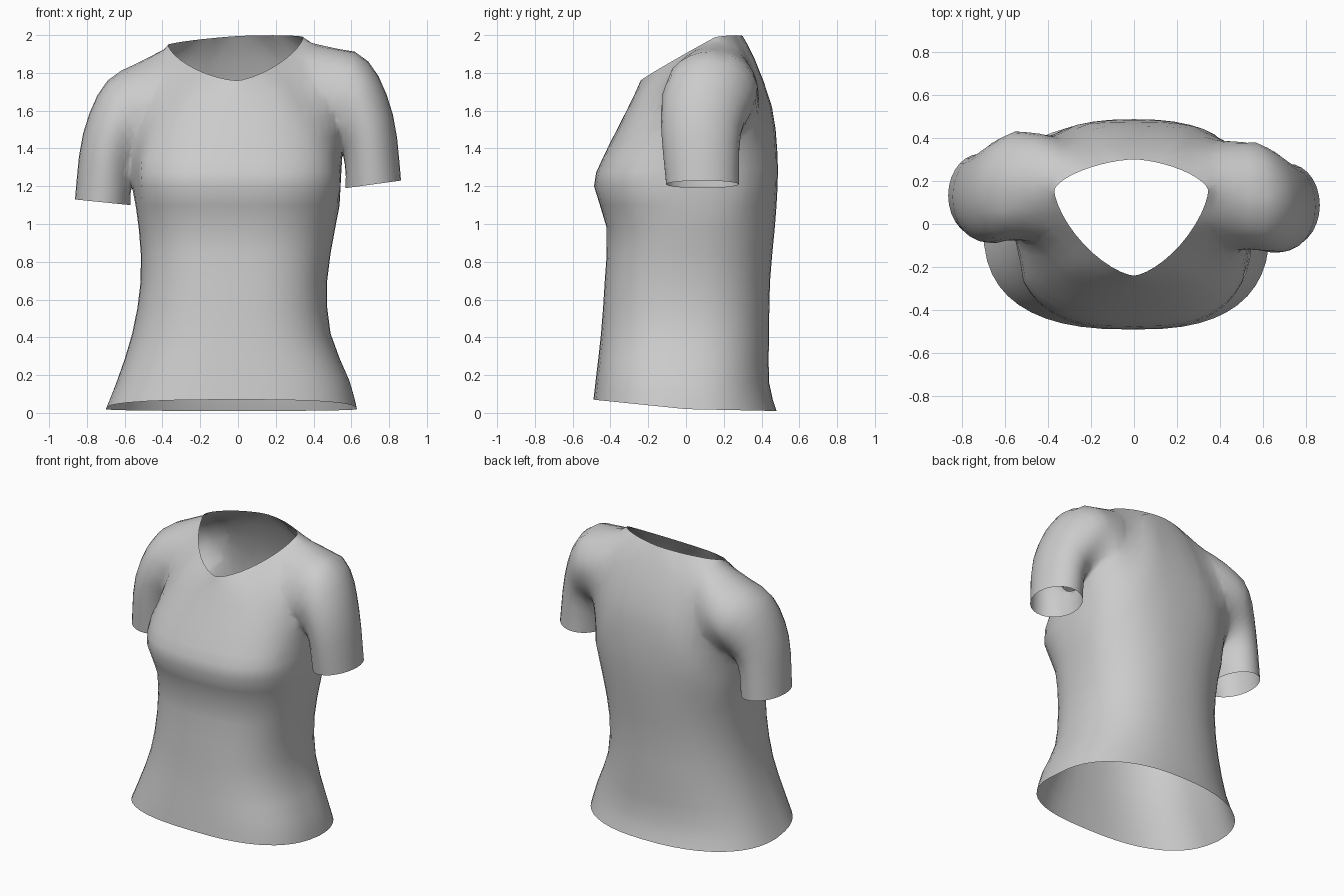
import bpy, bmesh, math
from mathutils import Vector

cube = bpy.data.objects.get("Cube")
if cube:
    bpy.data.objects.remove(cube, do_unlink=True)

cloth = bpy.data.materials.new("grey cloth")
cloth.use_nodes = True
grey = (0.6, 0.6, 0.6, 1)
cloth.diffuse_color = grey
cloth.node_tree.nodes["Principled BSDF"].inputs["Base Color"].default_value = grey

TORSO, SLEEVE, CAP = range(3)      # temporary face tags


def spline(rows, steps):
    """Smoothly fill in rows of measurements between the given ones."""
    rows = [Vector(row) for row in rows]
    padded = [rows[0], *rows, rows[-1]]
    filled = []
    for before, a, b, after in zip(padded, padded[1:], padded[2:], padded[3:]):
        for step in range(steps):
            t = step / steps
            leave, arrive = (b - before) / 2, (after - a) / 2
            blend = t * t * (3 - 2 * t)
            filled.append(a.lerp(b, blend) + leave * (t * (1 - t) ** 2)
                          - arrive * (t * t * (1 - t)))
    return filled + [rows[-1]]


def loft(name, rings, start, end, tag):
    """Closed solid through rings; both ends are fans tagged as caps."""
    bm = bmesh.new()
    rows = [[bm.verts.new(point) for point in ring] for ring in rings]
    count = len(rows[0])
    for lower, upper in zip(rows, rows[1:]):
        for k in range(count):
            j = (k + 1) % count
            face = bm.faces.new((lower[k], lower[j], upper[j], upper[k]))
            face.material_index = tag
    for row, tip in ((rows[0], start), (rows[-1], end)):
        centre = bm.verts.new(tip)
        for k in range(count):
            face = bm.faces.new((row[k], row[(k + 1) % count], centre))
            face.material_index = CAP
    bmesh.ops.recalc_face_normals(bm, faces=bm.faces)
    mesh = bpy.data.meshes.new(name)
    bm.to_mesh(mesh)
    bm.free()
    for tag in (TORSO, SLEEVE, CAP):
        mesh.materials.append(cloth)
    obj = bpy.data.objects.new(name, mesh)
    bpy.context.collection.objects.link(obj)
    return obj


def angles(count):
    return [math.tau * k / count for k in range(count)]


def rounded(value, squareness):
    return math.copysign(abs(value) ** (2 / squareness), value)


def torso_ring(measures):
    """Rounded ring with its own front, side and back heights."""
    z_front, z_side, z_back, right, left, front, back, chest, spine = measures
    middle = 0.04 * z_side ** 2
    yoke = max(0, z_side - 1.4)
    ring = []
    for angle in angles(48):
        squareness = spine if math.sin(angle) > 0 else chest
        across = rounded(math.cos(angle), squareness)
        along = rounded(math.sin(angle), squareness)
        x = across * (left if across > 0 else -right)
        reach, height = (back, z_back) if along > 0 else (front, z_front)
        y = middle + abs(along) * (reach - middle)
        z = z_side + abs(along) * (height - z_side)
        # The left shoulder sits a little higher
        ring.append((x, y, z + 0.1 * yoke * x))
    return ring


# Torso, hem to neckline: front, side, back heights; right, left x; front, back y;
# squareness of the front and of the back
torso_rows = [
    (.07, .02, .01, -.7, .63, -.49, .48, 2.6, 2.3),
    (.2, .17, .16, -.64, .59, -.475, .44, 2.6, 2.3),
    (.42, .42, .42, -.56, .49, -.45, .44, 2.5, 2.3),
    (.7, .7, .7, -.515, .472, -.43, .445, 2.5, 2.3),
    (.98, .98, .98, -.525, .515, -.42, .47, 2.5, 2.3),
    (1.2, 1.2, 1.2, -.565, .555, -.487, .485, 2.8, 2.4),
    (1.34, 1.36, 1.39, -.565, .555, -.445, .483, 2.7, 2.6),
    (1.52, 1.58, 1.62, -.52, .535, -.355, .455, 2.4, 3),
    (1.67, 1.83, 1.87, -.48, .49, -.28, .365, 2, 2.7),
    (1.76, 1.97, 1.995, -.37, .345, -.24, .3, 1.5, 1.6),
]
shirt = loft("shirt", [torso_ring(row) for row in spline(torso_rows, 2)],
             (0, 0, .04), (0, .08, 2.3), TORSO)

# Sleeve, shoulder to cuff: shoulder line x, z; underarm line x, z; front, back y
sleeve_rows = [
    (.31, 1.93, .3, 1.5, 0, .28),
    (.46, 1.962, .42, 1.46, -.11, .41),
    (.69, 1.86, .51, 1.43, -.13, .36),
    (.82, 1.58, .555, 1.38, -.13, .29),
    (.863, 1.23, .57, 1.19, -.105, .28),
]


def sleeve(name, side, drop, shift):
    def place(x, y, z):
        return Vector((side * x, y, z - drop * min(1, max(0, x / .3 - 1))))

    rings = []
    for top_x, top_z, under_x, under_z, front, back in spline(sleeve_rows, 3):
        middle = (front + back) / 2 + shift
        top, under = place(top_x, middle, top_z), place(under_x, middle, under_z)
        depth = Vector((0, (back - front) / 2, 0))
        rings.append([(top + under) / 2 + (top - under) / 2 * math.cos(angle)
                      + depth * math.sin(angle) for angle in angles(28)])
    tips = [sum(ring, Vector((0, 0, 0))) / len(ring) for ring in (rings[0], rings[-1])]
    return loft(name, rings, *tips, SLEEVE)


arms = [sleeve("left_sleeve", 1, 0, 0), sleeve("right_sleeve", -1, .1, .045)]

# Sew the sleeves onto the torso
for arm in arms:
    sew = shirt.modifiers.new("sew", "BOOLEAN")
    sew.operation, sew.solver, sew.object = "UNION", "EXACT", arm
bpy.context.view_layer.update()
graph = bpy.context.evaluated_depsgraph_get()
mesh = bpy.data.meshes.new_from_object(shirt.evaluated_get(graph))
shirt.modifiers.clear()
shirt.data = mesh
for arm in arms:
    bpy.data.objects.remove(arm, do_unlink=True)

# Open the neck, hem and cuffs, then ease the cloth around the armhole seams
bm = bmesh.new()
bm.from_mesh(mesh)
openings = [face for face in bm.faces if face.material_index == CAP]
bmesh.ops.delete(bm, geom=openings, context="FACES")
bmesh.ops.remove_doubles(bm, verts=bm.verts, dist=.01)
bmesh.ops.triangulate(bm, faces=[face for face in bm.faces if len(face.verts) > 4])
band = {vert for vert in bm.verts
        if len({face.material_index for face in vert.link_faces}) > 1}
for widen in range(3):
    band |= {edge.other_vert(vert) for vert in band for edge in vert.link_edges}
band = [vert for vert in band if not vert.is_boundary]
for ease in range(8):
    bmesh.ops.smooth_vert(bm, verts=band, factor=.5, use_axis_x=True,
                          use_axis_y=True, use_axis_z=True)
for face in bm.faces:
    face.material_index = TORSO
    face.smooth = True
bm.to_mesh(mesh)
bm.free()
mesh.materials.clear()
mesh.materials.append(cloth)
